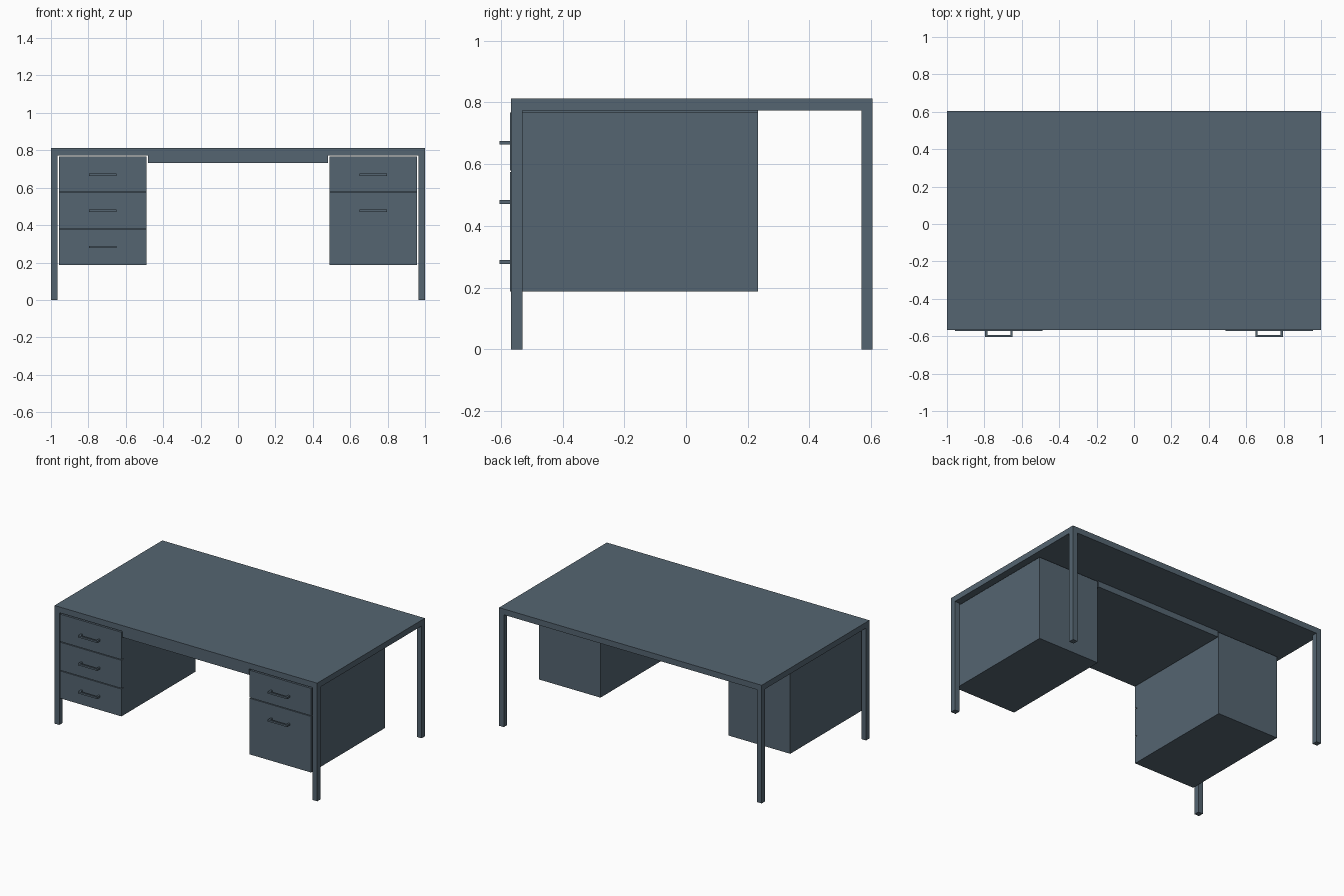
import bpy, bmesh
from mathutils import Vector

if "Cube" in bpy.data.objects:
    bpy.data.objects.remove(bpy.data.objects["Cube"])

slate = bpy.data.materials.new("slate_blue_grey")
slate.diffuse_color = (0.09, 0.13, 0.165, 1)
slate.use_nodes = True
slate.node_tree.nodes["Principled BSDF"].inputs["Base Color"].default_value = slate.diffuse_color


def boxes(name, bounds):
    """One object from axis-aligned boxes given as (x0, x1, y0, y1, z0, z1)."""
    bm = bmesh.new()
    for x0, x1, y0, y1, z0, z1 in bounds:
        lo, hi = Vector((x0, y0, z0)), Vector((x1, y1, z1))
        verts = bmesh.ops.create_cube(bm, size=1)["verts"]
        for v in verts:
            v.co = Vector([(a if c < 0 else b) for a, b, c in zip(lo, hi, v.co)])
    mesh = bpy.data.meshes.new(name)
    bm.to_mesh(mesh)
    bm.free()
    mesh.materials.append(slate)
    obj = bpy.data.objects.new(name, mesh)
    bpy.context.collection.objects.link(obj)
    return obj


FRONT, BACK = -0.567, 0.605      # desk top edges
UNDER, TOP = 0.773, 0.813        # desk top slab heights
PED_IN, PED_OUT = 0.488, 0.957   # pedestal sides
PED_LOW, PED_HIGH = 0.188, 0.767
PED_BACK, FACE = 0.233, -0.571

# Desk top
boxes("desk_top", [(-1, 1, FRONT, BACK, UNDER, TOP)])

# Four square legs
for side, x in (("left", -1), ("right", 0.964)):
    for end, y in (("front", FRONT), ("back", BACK - 0.037)):
        boxes(f"{end}_{side}_leg", [(x, x + 0.036, y, y + 0.037, 0, UNDER)])

# Shallow centre drawer box between the pedestals
boxes("centre_drawer", [(-0.482, 0.482, FRONT, PED_BACK, 0.732, UNDER)])


def handle(name, xc, z):
    """Square-section U pull."""
    x0, x1, t, y = xc - 0.073, xc + 0.073, 0.012, -0.605
    z0, z1 = z - t / 2, z + t / 2
    boxes(name, [(x0, x1, y, y + t, z0, z1),
                 (x0, x0 + t, y + t, FACE, z0, z1),
                 (x1 - t, x1, y + t, FACE, z0, z1)])


# Pedestals: body, drawer fronts and handles
three = [(0.579, PED_HIGH, 0.669), (0.381, 0.574, 0.477), (PED_LOW, 0.376, 0.283)]
two = [(0.579, PED_HIGH, 0.669), (PED_LOW, 0.574, 0.477)]
for side, x0, x1, drawers in (("left", -PED_OUT, -PED_IN, three),
                              ("right", PED_IN, PED_OUT, two)):
    boxes(f"{side}_pedestal", [(x0, x1, FACE + 0.02, PED_BACK, PED_LOW, PED_HIGH)])
    for i, (z0, z1, zh) in enumerate(drawers, 1):
        boxes(f"{side}_drawer_front_{i}", [(x0, x1, FACE, FACE + 0.02, z0, z1)])
        handle(f"{side}_drawer_handle_{i}", (x0 + x1) / 2, zh)
